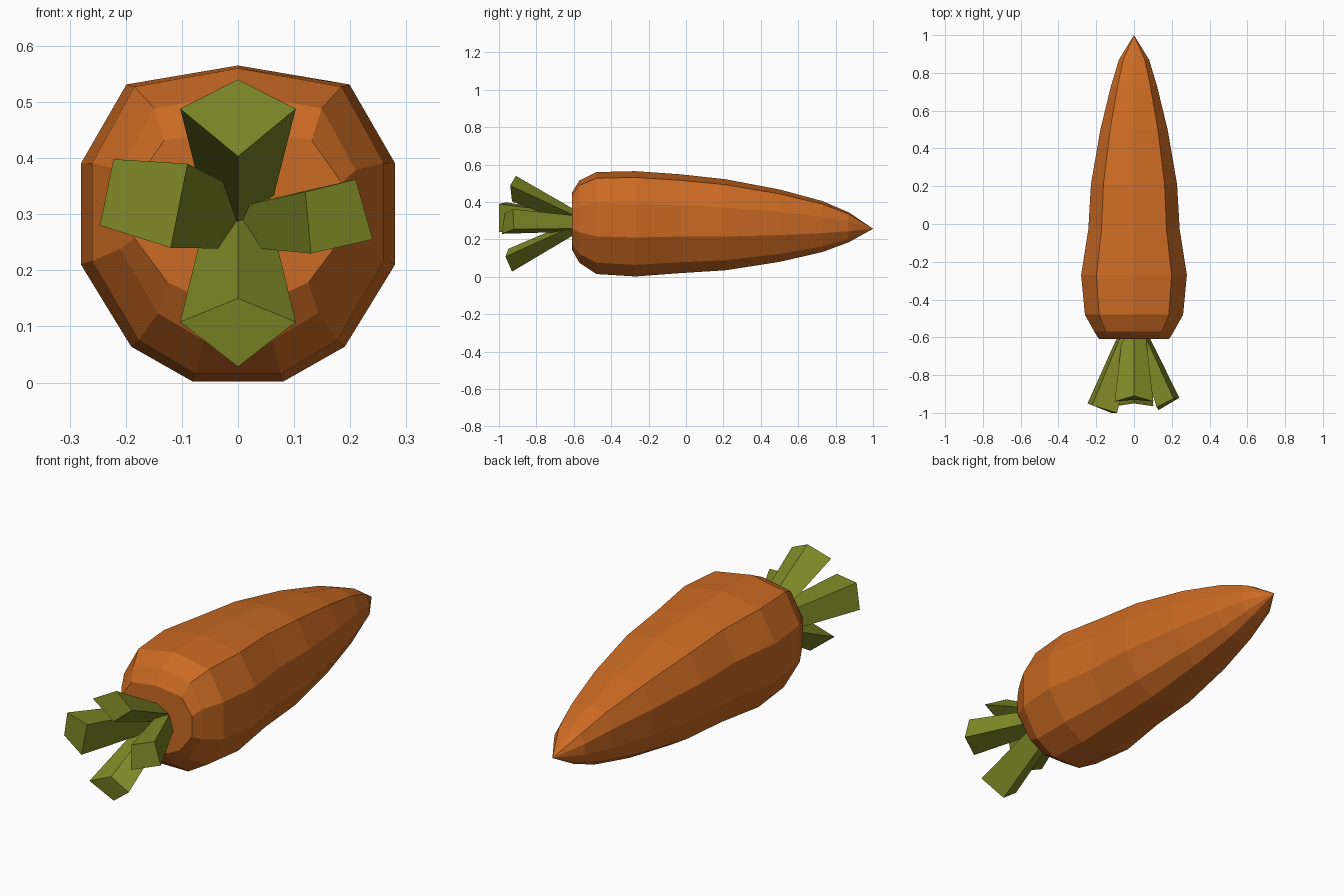
import bpy, bmesh
from mathutils import Vector

if "Cube" in bpy.data.objects:
    bpy.data.objects.remove(bpy.data.objects["Cube"])


def material(name, rgb):
    m = bpy.data.materials.new(name)
    m.diffuse_color = (*rgb, 1)
    m.use_nodes = True
    m.node_tree.nodes["Principled BSDF"].inputs["Base Color"].default_value = m.diffuse_color
    return m


orange = material("carrot orange", (0.60, 0.145, 0.017))
green = material("stem green", (0.21, 0.25, 0.02))


def loft(name, rings, mat, tip=None):
    """Skin a list of rings, capping the first and closing to a tip or cap."""
    bm = bmesh.new()
    vs = [[bm.verts.new(p) for p in ring] for ring in rings]
    n = len(vs[0])
    for a, b in zip(vs, vs[1:]):
        for i in range(n):
            j = (i + 1) % n
            bm.faces.new((a[i], a[j], b[j], b[i]))
    bm.faces.new(vs[0])
    if tip:
        t = bm.verts.new(tip)
        for i in range(n):
            bm.faces.new((vs[-1][i], vs[-1][(i + 1) % n], t))
    else:
        bm.faces.new(vs[-1])
    bmesh.ops.recalc_face_normals(bm, faces=bm.faces)
    mesh = bpy.data.meshes.new(name)
    bm.to_mesh(mesh)
    bm.free()
    mesh.materials.append(mat)
    ob = bpy.data.objects.new(name, mesh)
    bpy.context.collection.objects.link(ob)
    return ob


# Carrot root: eleven-sided section (x scale, height fraction), mirrored
half = [(0.71, 0.94), (1, 0.69), (1, 0.37), (0.68, 0.11), (0.29, 0)]
section = [(0, 1)] + half + [(-x, z) for x, z in reversed(half)]
# stations: y, half width, bottom z, top z
stations = [
    (-0.61, 0.185, 0.145, 0.45), (-0.57, 0.21, 0.075, 0.515),
    (-0.48, 0.26, 0.015, 0.56), (-0.27, 0.28, 0.002, 0.565),
    (-0.03, 0.242, 0.02, 0.548), (0.21, 0.228, 0.035, 0.522),
    (0.50, 0.178, 0.08, 0.467), (0.73, 0.122, 0.133, 0.405),
    (0.87, 0.08, 0.185, 0.345)]
loft("carrot_root",
     [[(w * x, y, lo + (hi - lo) * z) for x, z in section]
      for y, w, lo, hi in stations],
     orange, tip=(0, 1, 0.257))

# Cut stems: four-sided, flaring out from the crown (base centre, end corners)
stems = {
    "stem_top": ((0, -0.59, 0.32), 0.6,
                 [(0, -0.91, 0.54), (0.103, -0.94, 0.488),
                  (0, -0.93, 0.403), (-0.103, -0.94, 0.488)]),
    "stem_bottom": ((0, -0.59, 0.272), 0.6,
                    [(0, -0.95, 0.15), (0.103, -0.965, 0.108),
                     (0, -0.93, 0.028), (-0.103, -0.965, 0.108)]),
    "stem_right": ((0.035, -0.59, 0.285), 0.65,
                   [(0.12, -0.97, 0.34), (0.21, -0.925, 0.362),
                    (0.24, -0.92, 0.255), (0.13, -0.985, 0.23)]),
    "stem_left": ((-0.035, -0.59, 0.295), 0.65,
                  [(-0.09, -1.0, 0.39), (-0.222, -0.96, 0.398),
                   (-0.246, -0.95, 0.28), (-0.12, -1.0, 0.24)]),
}
for name, (base, scale, corners) in stems.items():
    end = [Vector(c) for c in corners]
    mid = sum(end, Vector()) / 4
    root = []
    for p in end:
        d = (p - mid) * scale
        root.append(Vector(base) + Vector((d.x, 0, d.z)))
    loft(name, [root, end], green)
